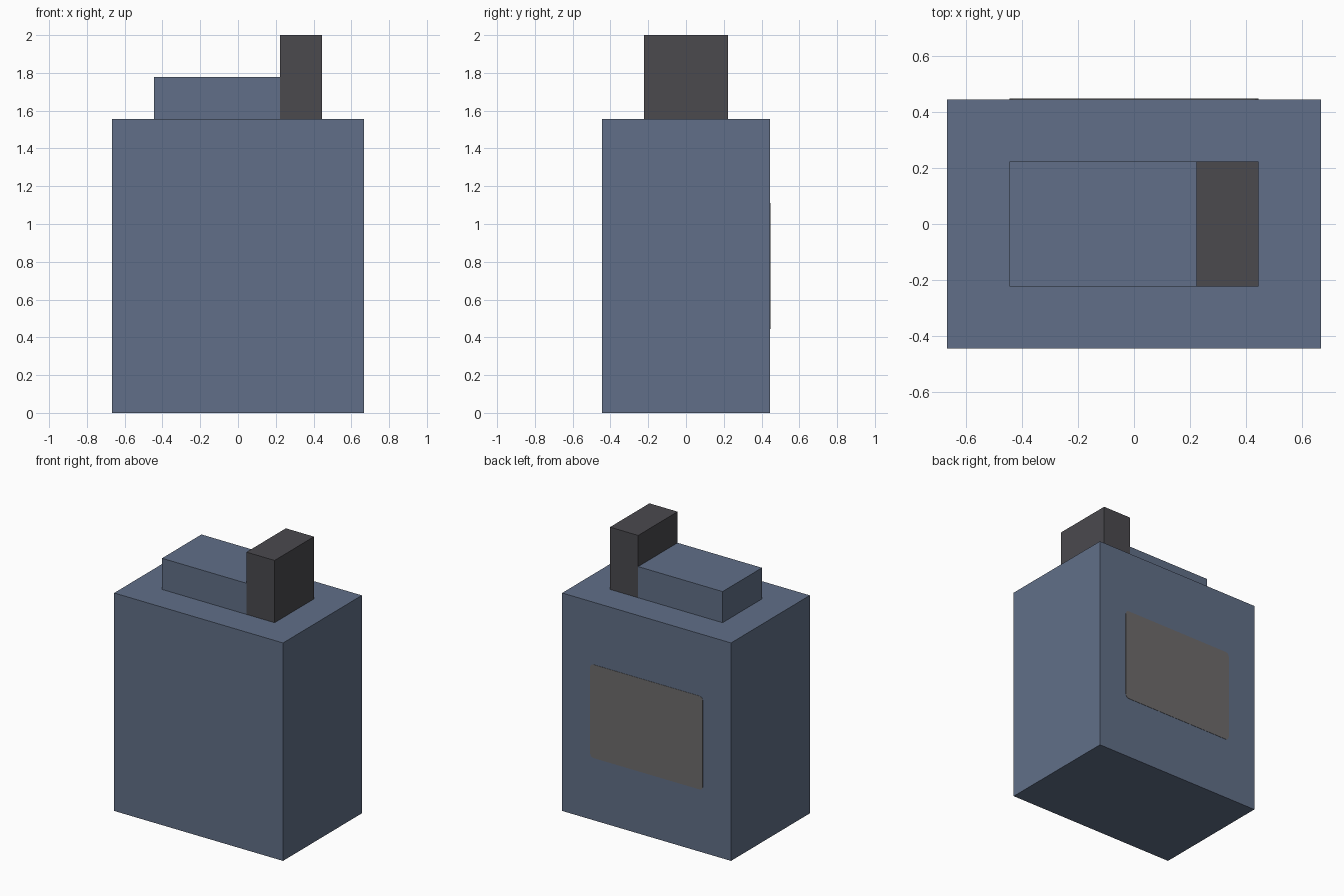
import bpy
import bmesh

if "Cube" in bpy.data.objects:
    bpy.data.objects.remove(bpy.data.objects["Cube"])

U = 2 / 9  # the model sits on a regular grid of this step


def material(name, rgb):
    mat = bpy.data.materials.new(name)
    mat.diffuse_color = (*rgb, 1)
    mat.use_nodes = True
    mat.node_tree.nodes["Principled BSDF"].inputs["Base Color"].default_value = mat.diffuse_color
    return mat


blue = material("slate_blue", (0.119, 0.159, 0.246))
dark = material("charcoal", (0.069, 0.067, 0.076))
grey = material("label_grey", (0.156, 0.150, 0.150))


def box(name, low, high, mat, corner=0):
    """Box between two corners; corner rounds the edges running along y."""
    bm = bmesh.new()
    bmesh.ops.create_cube(bm, size=1)
    for v in bm.verts:
        v.co = [lo + (c + 0.5) * (hi - lo) for c, lo, hi in zip(v.co, low, high)]
    if corner:
        edges = [e for e in bm.edges
                 if abs(e.verts[0].co.x - e.verts[1].co.x) < 1e-6
                 and abs(e.verts[0].co.z - e.verts[1].co.z) < 1e-6]
        bmesh.ops.bevel(bm, geom=edges, offset=corner, segments=3,
                        profile=0.5, affect='EDGES')
    mesh = bpy.data.meshes.new(name)
    bm.to_mesh(mesh)
    bm.free()
    mesh.materials.append(mat)
    obj = bpy.data.objects.new(name, mesh)
    bpy.context.collection.objects.link(obj)
    return obj


# Main case
box("body", (-3 * U, -2 * U, 0), (3 * U, 2 * U, 7 * U), blue)
# Low step on the top
box("top_step", (-2 * U, -U, 7 * U), (U, U, 8 * U), blue)
# Tall dark block beside the step
box("top_block", (U, -U, 7 * U), (2 * U, U, 9 * U), dark)
# Flat label on the back with softened corners
box("back_label", (-2 * U, 2 * U - 0.002, 2 * U),
    (2 * U, 2 * U + 0.002, 5 * U), grey, corner=0.025)
